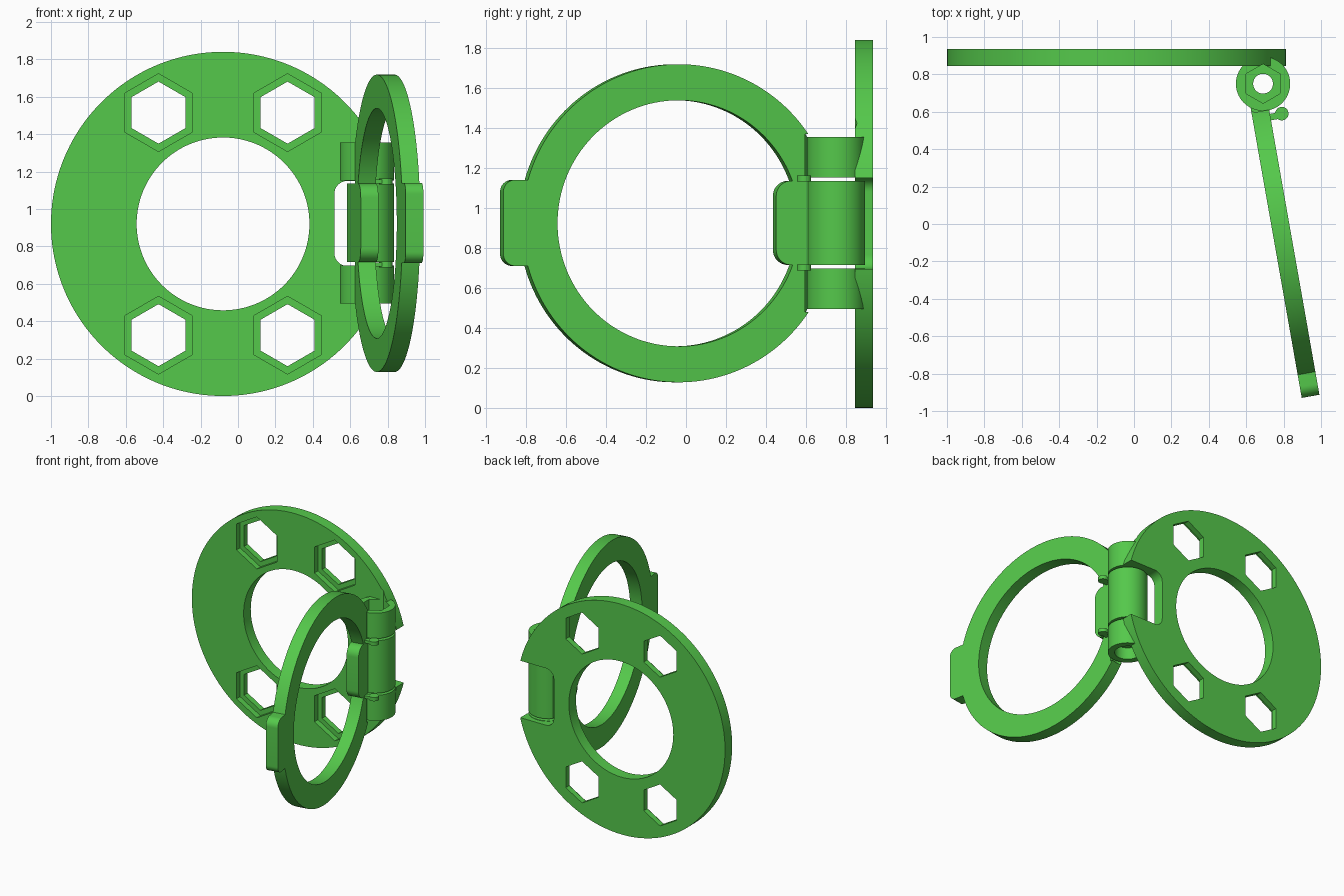
import bpy, bmesh
from math import cos, sin, pi, radians
from mathutils import Matrix

if "Cube" in bpy.data.objects:
    bpy.data.objects.remove(bpy.data.objects["Cube"])

MAT = bpy.data.materials.new("green")
MAT.diffuse_color = (0.09, 0.58, 0.07, 1)
MAT.use_nodes = True
MAT.node_tree.nodes["Principled BSDF"].inputs["Base Color"].default_value = MAT.diffuse_color
ZC = 0.92                 # common centre height
HX, HY = 0.69, 0.75       # hinge axis
SWING = radians(10)       # opening angle of the ring


def circle(a, b, r, n=128, start=0.0):
    return [(a + r * cos(start + 2 * pi * i / n), b + r * sin(start + 2 * pi * i / n)) for i in range(n)]


def rounded(a0, a1, b0, b1, r, n=10):
    pts = []
    for k, (a, b) in enumerate([(a1 - r, b1 - r), (a0 + r, b1 - r), (a0 + r, b0 + r), (a1 - r, b0 + r)]):
        for i in range(n + 1):
            t = (k + i / n) * pi / 2
            pts.append((a + r * cos(t), b + r * sin(t)))
    return pts


def prism(name, pts, axis, t0, t1):
    """Extrude a 2D outline along an axis from t0 to t1."""
    place = {'X': lambda a, b, t: (t, a, b),
             'Y': lambda a, b, t: (a, t, b),
             'Z': lambda a, b, t: (a, b, t)}[axis]
    bm = bmesh.new()
    lo = [bm.verts.new(place(a, b, t0)) for a, b in pts]
    hi = [bm.verts.new(place(a, b, t1)) for a, b in pts]
    bm.faces.new(lo)
    bm.faces.new(hi[::-1])
    for i in range(len(pts)):
        j = (i + 1) % len(pts)
        bm.faces.new((lo[i], hi[i], hi[j], lo[j]))
    bmesh.ops.recalc_face_normals(bm, faces=bm.faces)
    me = bpy.data.meshes.new(name)
    bm.to_mesh(me)
    bm.free()
    ob = bpy.data.objects.new(name, me)
    me.materials.append(MAT)
    bpy.context.collection.objects.link(ob)
    return ob


def combine(target, op, *others):
    bpy.context.view_layer.objects.active = target
    for o in others:
        m = target.modifiers.new("bool", 'BOOLEAN')
        m.operation, m.object, m.solver = op, o, 'EXACT'
        bpy.ops.object.modifier_apply(modifier=m.name)
        bpy.data.objects.remove(o)


def box(a0, a1, b0, b1):
    return [(a0, b0), (a1, b0), (a1, b1), (a0, b1)]


# Mounting plate with centre hole, hinge notch and four stepped hex holes
plate = prism("mounting_plate", circle(-0.08, ZC, 0.92, 160), 'Y', 0.845, 0.935)
combine(plate, 'DIFFERENCE',
        prism("centre_cut", circle(-0.08, ZC, 0.462), 'Y', 0.8, 1.0),
        prism("notch_cut", rounded(0.515, 1.2, 0.695, 1.15, 0.07), 'Y', 0.8, 1.0))
for sx in (-1, 1):
    for sz in (-1, 1):
        x, z = -0.08 + sx * 0.345, ZC + sz * 0.595
        combine(plate, 'DIFFERENCE',
                prism("hex_hole", circle(x, z, 0.166, 6, pi / 2), 'Y', 0.8, 1.0),
                prism("hex_recess", circle(x, z, 0.208, 6, pi / 2), 'Y', 0.8, 0.89))

# Outer hinge knuckles on the plate, with bore, nut recess and bolt head recess
for z0, z1 in ((0.495, 0.698), (1.152, 1.355)):
    combine(plate, 'UNION', prism("knuckle", circle(HX, HY, 0.145, 96), 'Z', z0, z1))
combine(plate, 'DIFFERENCE',
        prism("bore", circle(HX, HY, 0.053, 48), 'Z', 0.3, 1.6),
        prism("nut_recess", circle(HX, HY, 0.105, 6, pi / 2), 'Z', 1.26, 1.6),
        prism("head_recess", circle(HX, HY, 0.095, 48), 'Z', 0.3, 0.59))

# Swinging ring, built around the hinge axis as origin, extending along -y
W0, W1 = -0.088, 0.008
ring = prism("swing_ring", circle(-0.80, ZC + 0.003, 0.795, 160), 'X', W0, W1)
combine(ring, 'DIFFERENCE',
        prism("ring_hole", circle(-0.80, ZC + 0.003, 0.615), 'X', -0.3, 0.3),
        prism("knuckle_clearance", circle(0, 0, 0.158, 96), 'Z', 0.48, 1.37))

# Latch tab at the far end
combine(ring, 'UNION', prism("latch_tab", rounded(-1.69, -1.50, 0.71, 1.14, 0.06), 'X', W0, W1))

# Hinge arm and middle knuckle, flattened level with the ring face
arm = prism("hinge_arm", rounded(-0.305, 0.1, 0.715, 1.135, 0.075), 'X', W0, W1)
combine(arm, 'DIFFERENCE', prism("arm_trim", box(-0.05, 0.3, 0.5, 1.3), 'X', -0.3, 0.3))
knuckle = prism("middle_knuckle", circle(0, 0, 0.145, 96), 'Z', 0.715, 1.135)
combine(knuckle, 'DIFFERENCE', prism("flat_cut", box(-0.3, W0, -0.3, 0.3), 'Z', 0.5, 1.3))
combine(ring, 'UNION', arm, knuckle)
combine(ring, 'DIFFERENCE', prism("ring_bore", circle(0, 0, 0.053, 48), 'Z', 0.3, 1.6))

# Small stop pegs above and below the arm
pegs = []
for z0, z1 in ((0.688, 0.718), (1.132, 1.162)):
    peg = prism("stop_peg", circle(0.071, -0.175, 0.036, 32), 'Z', z0, z1)
    combine(peg, 'UNION', prism("peg_link", box(-0.03, 0.06, -0.20, -0.165), 'Z', z0 + 0.004, z1 - 0.004))
    pegs.append(peg)

# Swing the ring assembly open on the hinge
swing = Matrix.Translation((HX, HY, 0)) @ Matrix.Rotation(SWING, 4, 'Z')
for ob in [ring] + pegs:
    ob.data.transform(swing)

# Smooth curved walls, keep hard edges
bpy.ops.object.select_all(action='DESELECT')
for ob in [plate, ring] + pegs:
    ob.select_set(True)
bpy.context.view_layer.objects.active = plate
bpy.ops.object.shade_smooth_by_angle(angle=radians(30))
